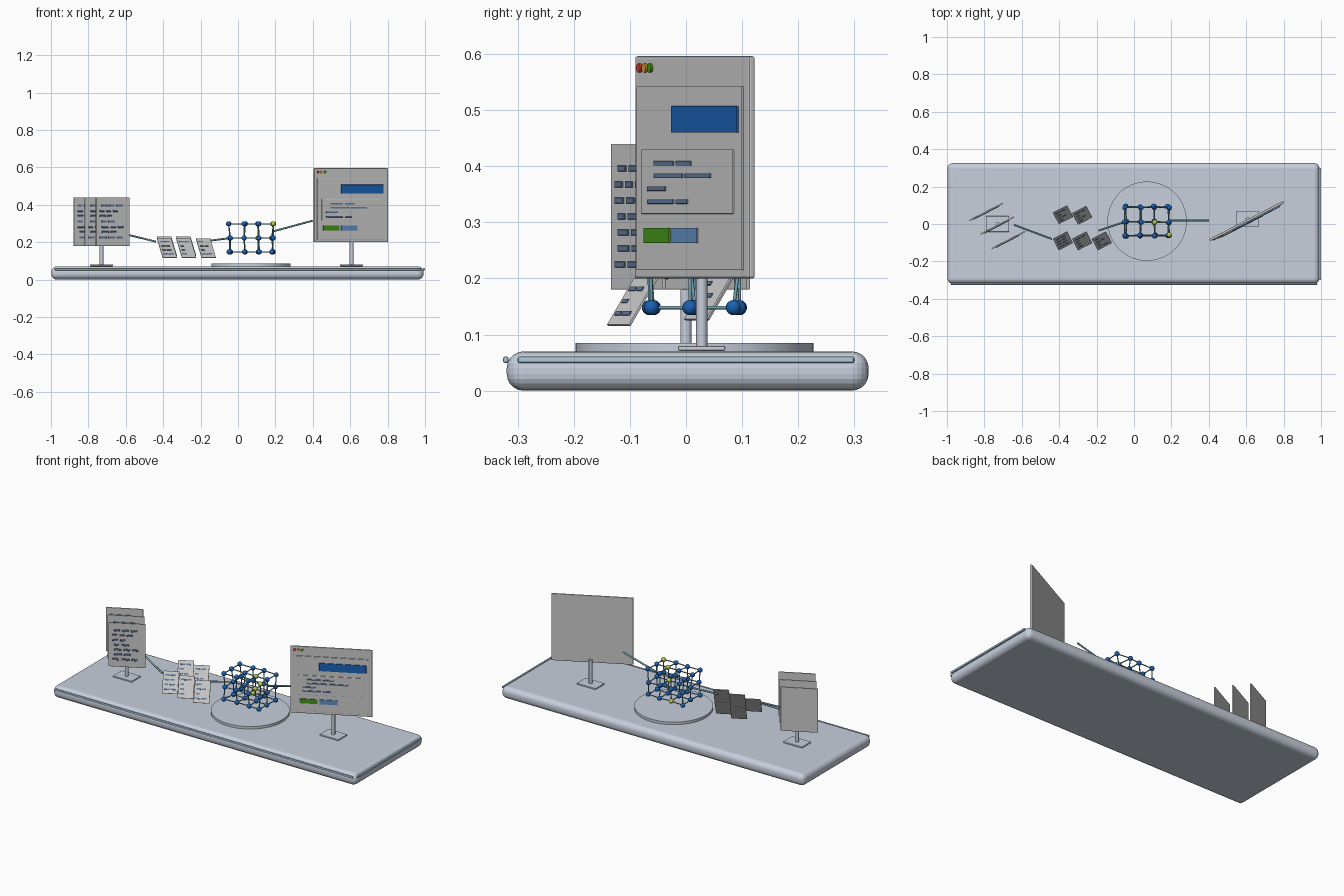
import bpy, bmesh, math, random
from mathutils import Matrix, Vector

if "Cube" in bpy.data.objects:
    bpy.data.objects.remove(bpy.data.objects["Cube"])

random.seed(4)
ID = Matrix.Identity(4)
YAW = math.radians(27.3)


def mat(name, r, g, b):
    m = bpy.data.materials.new(name)
    m.diffuse_color = (r, g, b, 1)
    m.use_nodes = True
    m.node_tree.nodes["Principled BSDF"].inputs["Base Color"].default_value = m.diffuse_color
    return m


BLUE = mat("blue", 0.01, 0.12, 0.46)
SKY = mat("sky", 0.12, 0.28, 0.55)
GREEN = mat("green", 0.06, 0.30, 0.01)
LIME = mat("lime", 0.50, 0.60, 0.08)
INK = mat("ink", 0.12, 0.19, 0.32)
TEAL = mat("teal", 0.18, 0.38, 0.46)
TRIM = mat("trim", 0.42, 0.58, 0.70)
SILVER = mat("silver", 0.58, 0.63, 0.72)
RED = mat("red", 0.6, 0.05, 0.04)
AMBER = mat("amber", 0.7, 0.35, 0.03)


def finish(name, bm, m, frame=ID, smooth=False):
    if smooth:
        for f in bm.faces:
            f.smooth = len(f.verts) <= 4
    me = bpy.data.meshes.new(name)
    bm.to_mesh(me)
    bm.free()
    ob = bpy.data.objects.new(name, me)
    ob.matrix_world = frame
    bpy.context.collection.objects.link(ob)
    if m:
        me.materials.append(m)
    return ob


def box(name, size, loc, m=None, frame=ID, bevel=0, seg=2):
    bm = bmesh.new()
    bmesh.ops.create_cube(bm, size=1, matrix=Matrix.Translation(loc) @ Matrix.Diagonal((*size, 1)))
    ob = finish(name, bm, m, frame)
    if bevel:
        b = ob.modifiers.new("bevel", 'BEVEL')
        b.width, b.segments = bevel, seg
    return ob


def rod(name, a, b, r, m=None, sides=12, frame=ID):
    a, b = Vector(a), Vector(b)
    d = b - a
    bm = bmesh.new()
    mx = Matrix.Translation((a + b) / 2) @ d.to_track_quat('Z', 'Y').to_matrix().to_4x4()
    bmesh.ops.create_cone(bm, cap_ends=True, segments=sides, radius1=r, radius2=r,
                          depth=d.length, matrix=mx)
    return finish(name, bm, m, frame, True)


def ball(name, loc, r, m):
    bm = bmesh.new()
    bmesh.ops.create_uvsphere(bm, u_segments=16, v_segments=10, radius=r,
                              matrix=Matrix.Translation(loc))
    return finish(name, bm, m, ID, True)


def stand(name, x, y, top):
    box(name + "_foot", (0.124, 0.084, 0.009), (x, y, 0.0755), SILVER, bevel=0.003)
    rod(name + "_pole", (x, y, 0.075), (x, y, top), 0.01, SILVER, 20)


# base slab with rounded rim and trim strips
box("base", (1.99, 0.645, 0.07), (-0.003, 0.003, 0.035), SILVER, bevel=0.03, seg=5)
box("front_strip", (1.96, 0.01, 0.012), (0, -0.321, 0.055), TRIM, bevel=0.004)
box("side_strip", (0.012, 0.60, 0.012), (0.994, 0, 0.055), TRIM, bevel=0.004)

# document sheets on the left
stand("document_stand", -0.73, 0.0, 0.20)
for i, (x, y) in enumerate([(-0.79, 0.065), (-0.73, -0.008), (-0.67, -0.085)]):
    f = Matrix.Translation((x, y, 0.31)) @ Matrix.Rotation(YAW, 4, 'Z')
    box(f"document_{i}", (0.202, 0.008, 0.26), (0, 0, 0), None, f, 0.002)
    for row in range(7):
        u = -0.08 + random.choice((0, 0.012))
        for k in range(random.choice((2, 3, 3))):
            w = random.uniform(0.026, 0.046)
            box(f"document_mark_{i}_{row}_{k}", (w, 0.004, 0.011),
                (u + w / 2, -0.005, 0.086 - row * 0.0285), INK, f, 0.001, 1)
            u += w + 0.012

# tilted snippet cards
spots = [(-0.38, -0.09, 0.168), (-0.277, -0.09, 0.168), (-0.172, -0.09, 0.168),
         (-0.38, 0.05, 0.178), (-0.277, 0.047, 0.178)]
for i, p in enumerate(spots):
    f = Matrix.Translation(p) @ Matrix.Rotation(YAW, 4, 'Z') @ Matrix.Rotation(math.radians(-33), 4, 'X')
    box(f"card_{i}", (0.086, 0.005, 0.124), (0, 0, 0), None, f, 0.0015)
    for row in range(4):
        u = -0.032
        for k in range(random.choice((1, 2, 2))):
            w = random.uniform(0.018, 0.03)
            box(f"card_mark_{i}_{row}_{k}", (w, 0.003, 0.008),
                (u + w / 2, -0.003, 0.04 - row * 0.026), INK, f)
            u += w + 0.006

# round platform and lattice of nodes
rod("platform", (0.07, 0.015, 0.065), (0.07, 0.015, 0.085), 0.212, SILVER, 64)
xs, ys, zs = (-0.045, 0.035, 0.11, 0.185), (-0.063, 0.012, 0.09), (0.148, 0.222, 0.298)
nodes = {}
for i, x in enumerate(xs):
    for j, y in enumerate(ys):
        for k, z in enumerate(zs):
            nodes[i, j, k] = (x + random.uniform(-.006, .006), y + random.uniform(-.006, .006), z)
lit = {(3, 0, 2), (2, 1, 2), (2, 1, 1), (1, 2, 0)}
for (i, j, k), p in nodes.items():
    ball(f"node_{i}{j}{k}", p, 0.0135, LIME if (i, j, k) in lit else BLUE)
    for n in ((i + 1, j, k), (i, j + 1, k), (i, j, k + 1)):
        if n in nodes:
            rod(f"link_{i}{j}{k}", p, nodes[n], 0.003, TEAL, 8)

# connecting flow rods
rod("flow_rod_in", (-0.64, -0.005, 0.252), (-0.44, -0.08, 0.203), 0.005, TEAL)
rod("flow_rod_mid", (-0.19, -0.035, 0.203), (-0.04, 0.015, 0.222), 0.005, TEAL)
rod("flow_rod_out", (0.185, 0.018, 0.257), (0.40, 0.018, 0.315), 0.005, TEAL)

# large screen on the right
stand("screen_stand", 0.607, 0.028, 0.22)
S = Matrix.Translation((0.603, 0.016, 0)) @ Matrix.Rotation(YAW, 4, 'Z')


def pane(name, u0, u1, z0, z1, depth, m=None, t=0.006):
    box(name, (u1 - u0, t, z1 - z0), ((u0 + u1) / 2, -depth, (z0 + z1) / 2), m, S, 0.0012)


box("screen", (0.445, 0.013, 0.396), (0, 0, 0.398), None, S, 0.004)
pane("window_panel", -0.207, 0.202, 0.215, 0.542, 0.008)
pane("header_block", -0.065, 0.190, 0.460, 0.507, 0.012, BLUE)
pane("text_panel", -0.182, 0.172, 0.315, 0.430, 0.011)
pane("green_button", -0.172, -0.074, 0.263, 0.290, 0.012, GREEN)
pane("blue_button", -0.064, 0.034, 0.263, 0.290, 0.012, SKY)
for n, (u0, u1, z) in enumerate([(-.13, -.055, .405), (-.043, .013, .405), (-.13, -.02, .383),
                                 (-.01, .09, .383), (-.155, -.085, .36), (-.155, -.055, .337),
                                 (-.043, 0, .337)]):
    pane(f"text_line_{n}", u0, u1, z - 0.004, z + 0.004, 0.014, INK)
for n, m in enumerate((RED, AMBER, GREEN)):
    u = -0.200 + n * 0.021
    rod(f"window_dot_{n}", (u, -0.004, 0.575), (u, -0.011, 0.575), 0.008, m, 20, S)
